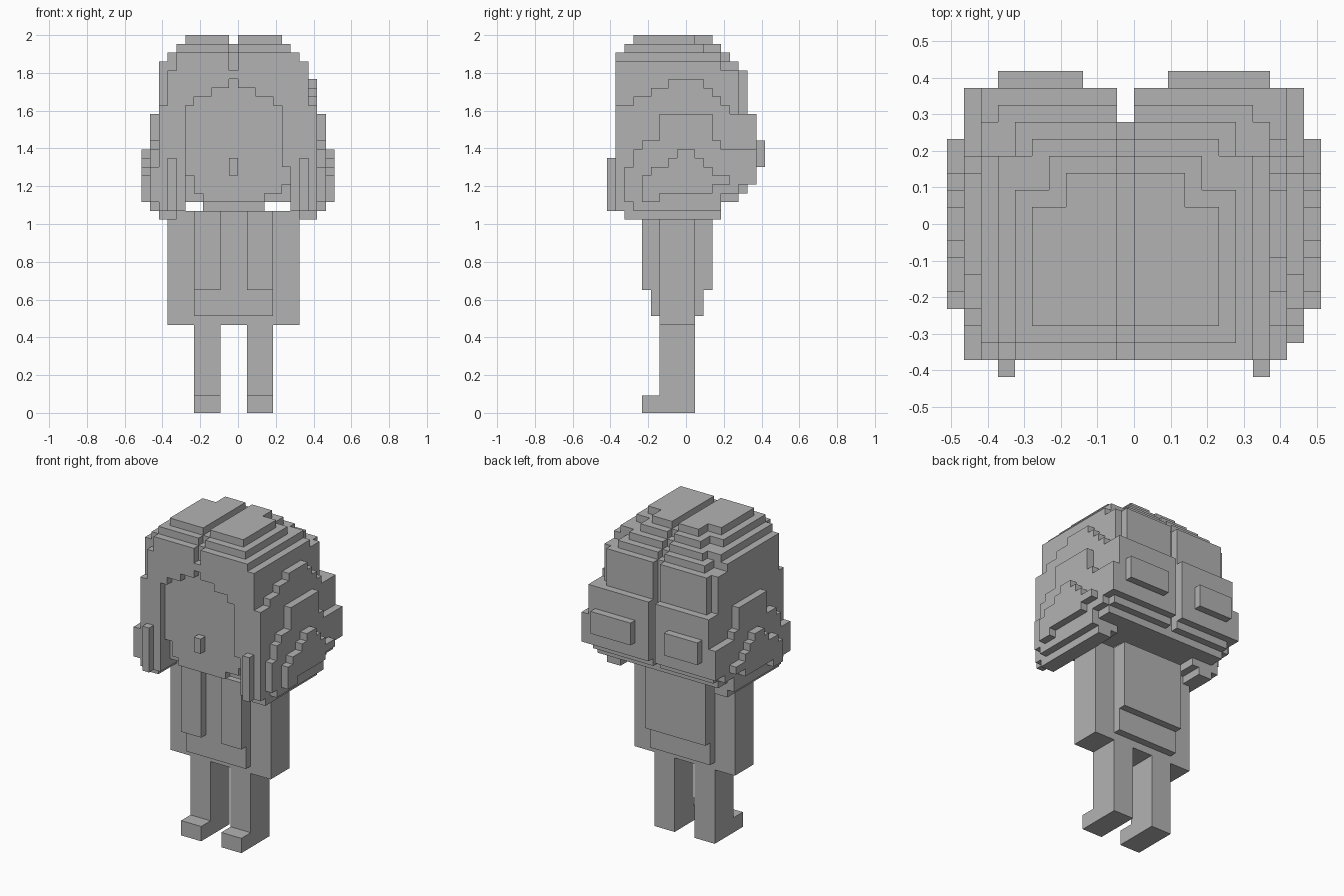
import bpy
import bmesh
from mathutils import Vector

if "Cube" in bpy.data.objects:
    bpy.data.objects.remove(bpy.data.objects["Cube"], do_unlink=True)

UNIT = 2 / 43  # edge of one block

grey = bpy.data.materials.new("plain grey")
grey.use_nodes = True
grey.diffuse_color = (0.45, 0.45, 0.45, 1)
grey.node_tree.nodes["Principled BSDF"].inputs["Base Color"].default_value = grey.diffuse_color


def box(x0, x1, y0, y1, z0, z1):
    """Set of block cells filling a cuboid."""
    return {(x, y, z) for x in range(x0, x1) for y in range(y0, y1) for z in range(z0, z1)}


def columns(x, profile):
    """One block thick side layer, made of columns (y0, y1, z0, z1)."""
    cells = set()
    for column in profile:
        cells |= box(x, x + 1, *column)
    return cells


def build(name, cells):
    """Skin the outside of a set of cells and merge its flat faces."""
    bm = bmesh.new()
    verts = {}

    def vert(point):
        key = tuple(point)
        if key not in verts:
            verts[key] = bm.verts.new(Vector(key) * UNIT)
        return verts[key]

    for cell in sorted(cells):
        for axis in range(3):
            for side in (0, 1):
                neighbour = list(cell)
                neighbour[axis] += 2 * side - 1
                if tuple(neighbour) in cells:
                    continue
                corners = []
                for a, b in ((0, 0), (1, 0), (1, 1), (0, 1)):
                    point = list(cell)
                    point[axis] += side
                    point[(axis + 1) % 3] += a
                    point[(axis + 2) % 3] += b
                    corners.append(vert(point))
                bm.faces.new(corners if side else corners[::-1])
    bmesh.ops.dissolve_limit(bm, angle_limit=0.01, verts=bm.verts[:], edges=bm.edges[:])
    mesh = bpy.data.meshes.new(name)
    bm.to_mesh(mesh)
    bm.free()
    mesh.materials.append(grey)
    obj = bpy.data.objects.new(name, mesh)
    bpy.context.collection.objects.link(obj)
    return obj


# Legs with forward feet
for side, x in (("right", -5), ("left", 1)):
    build(side + "_leg", box(x, x + 3, -3, 1, 0, 10) | box(x, x + 3, -5, -3, 0, 2))

# Arms and torso, shirt, jacket panels, neck
build("torso_and_arms",
      box(-8, 7, -3, 1, 10, 23)
      | box(-5, 4, -4, 2, 11, 23)
      | box(-5, -2, -5, -4, 14, 23) | box(1, 4, -5, -4, 14, 23)
      | box(-5, 4, 2, 3, 14, 23)
      | box(-4, 3, -3, 1, 23, 24))

# Main mass of the hair, stepping in towards the crown
hair = box(-9, 8, -8, 6, 24, 39) | box(-8, 7, 6, 7, 34, 39)
for z, half, front, side_back, inner, back in (
        (39, 9, -8, 4, 7, 6),
        (40, 8, -8, 4, 6, 5),
        (41, 7, -7, 2, 5, 4),
        (42, 6, -6, 1, 4, 3)):
    hair |= box(-half, half - 1, front, side_back, z, z + 1)
    hair |= box(-inner, inner - 1, front, back, z, z + 1)

# Stepped locks at the back
hair |= box(-9, 9, 6, 8, 30, 34) | box(-10, 10, 5, 8, 26, 30)
hair |= box(-9, 9, 5, 7, 25, 26)
hair |= box(-8, -3, 8, 9, 28, 31) | box(2, 8, 8, 9, 28, 31)

# Hanging lower edge at both sides
hair |= box(-9, -6, -8, 4, 23, 24) | box(6, 9, -8, 4, 23, 24)
hair |= box(-9, -7, -7, 4, 22, 23) | box(7, 9, -7, 4, 22, 23)

# Layered side locks
hair |= columns(8, ((-8, -6, 23, 35), (-6, -4, 23, 36), (-4, -2, 23, 37), (-2, 2, 23, 38),
                    (2, 3, 23, 37), (3, 4, 23, 36), (4, 5, 24, 35), (5, 6, 24, 34)))
middle = ((-7, -6, 24, 28), (-6, -5, 23, 30), (-5, -3, 23, 31),
          (-3, 3, 23, 34), (3, 4, 23, 31), (4, 6, 25, 30))
outer = ((-5, -4, 24, 27), (-4, -3, 24, 28), (-3, -2, 25, 28), (-2, -1, 25, 29),
         (-1, 1, 25, 30), (1, 2, 25, 29), (2, 3, 25, 28), (3, 5, 26, 27))
for x, profile in ((9, middle), (-10, middle), (10, outer), (-11, outer)):
    hair |= columns(x, profile)
hair |= box(-10, -9, -8, -7, 24, 28)

# Front tufts
for x in (-8, 7):
    hair |= box(x, x + 1, -9, -8, 23, 29)

# Centre parting from the fringe over the crown and down the back
hair -= box(-1, 0, -8, -7, 39, 42) | box(-1, 0, -7, -6, 41, 42) | box(-1, 0, -6, 3, 42, 43)
for z, back in ((39, 5), (40, 4), (41, 3), (42, 2)):
    hair -= box(-1, 0, back, 9, z, z + 1)
hair -= box(-1, 0, 6, 9, 24, 39)

# Right fringe corner set back from the front
hair -= box(-9, -8, -8, -7, 35, 40) | box(-8, -7, -8, -7, 39, 41)

# Stepped face opening
opening = box(-6, 5, -8, -7, 24, 35) | box(5, 6, -8, -7, 24, 28)
for x0, x1, z in ((-5, 4, 35), (-3, 2, 36), (-1, 0, 37)):
    opening |= box(x0, x1, -8, -7, z, z + 1)
hair -= opening

# Face with tapered jaw, and nose
face = {(x, y + 1, z) for x, y, z in opening}
hair -= face
face -= box(-6, -5, -7, -6, 24, 27) | box(-5, -4, -7, -6, 24, 25)
face -= box(5, 6, -7, -6, 24, 26) | box(3, 5, -7, -6, 24, 25)
build("hair", hair)
build("face", face)
build("nose", box(-1, 0, -8, -7, 27, 29))
